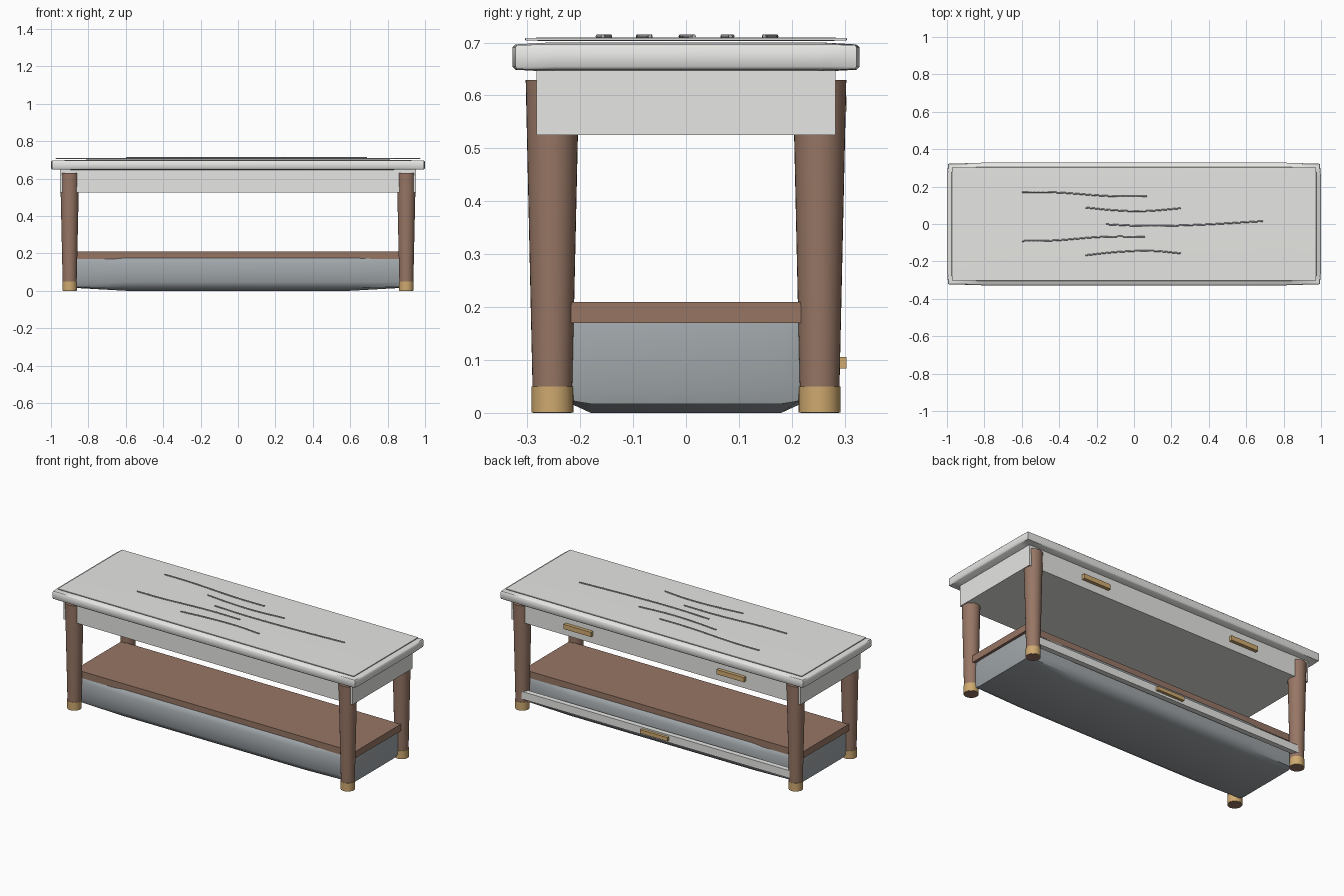
import bpy, bmesh, math
from itertools import product
from mathutils import Matrix

if "Cube" in bpy.data.objects:
    bpy.data.objects.remove(bpy.data.objects["Cube"])


def make_mat(name, rgb):
    m = bpy.data.materials.new(name)
    m.diffuse_color = (*rgb, 1)
    m.use_nodes = True
    m.node_tree.nodes["Principled BSDF"].inputs["Base Color"].default_value = m.diffuse_color
    return m


STONE = make_mat("pale stone", (0.79, 0.79, 0.77))
VEIN = make_mat("vein grey", (0.40, 0.40, 0.42))
WOOD = make_mat("brown wood", (0.31, 0.182, 0.13))
BRASS = make_mat("brass", (0.62, 0.40, 0.16))
STEEL = make_mat("blue grey", (0.35, 0.38, 0.40))


def add_object(name, bm, mat, smooth=False):
    me = bpy.data.meshes.new(name)
    bmesh.ops.recalc_face_normals(bm, faces=bm.faces)
    bm.to_mesh(me)
    bm.free()
    ob = bpy.data.objects.new(name, me)
    me.materials.append(mat)
    bpy.context.collection.objects.link(ob)
    if smooth:
        bpy.ops.object.select_all(action='DESELECT')
        ob.select_set(True)
        bpy.context.view_layer.objects.active = ob
        bpy.ops.object.shade_smooth_by_angle(angle=math.radians(45))
    return ob


def box(name, x, y, z, mat):
    """Plain box from (min, max) ranges."""
    bm = bmesh.new()
    bmesh.ops.create_cube(bm, size=1)
    size = [r[1] - r[0] for r in (x, y, z)]
    mid = [(r[1] + r[0]) / 2 for r in (x, y, z)]
    bm.transform(Matrix.Translation(mid) @ Matrix.Diagonal((*size, 1)))
    return add_object(name, bm, mat)


def puffed_box(name, half, inner, sink, z_mid, mat):
    """Box whose six faces swell slightly: a flat inner patch on each face
    at +-inner, with the edges and corners sunk back by 'sink'."""
    bm = bmesh.new()
    verts = {}
    for idx in product((-2, -1, 1, 2), repeat=3):
        ends = sum(abs(i) == 2 for i in idx)
        if ends == 0:
            continue
        k = (0, 0, 1, 1.3)[ends]
        co = [math.copysign(half[a] - k * sink[a] if abs(i) == 2 else inner[a], i)
              for a, i in enumerate(idx)]
        co[2] += z_mid
        verts[idx] = bm.verts.new(co)
    steps = ((-2, -1), (-1, 1), (1, 2))
    for axis, side in product(range(3), (-2, 2)):
        for (a0, a1), (b0, b1) in product(steps, steps):
            quad = []
            for pair in ((a0, b0), (a1, b0), (a1, b1), (a0, b1)):
                key = list(pair)
                key.insert(axis, side)
                quad.append(verts[tuple(key)])
            bm.faces.new(quad)
    return add_object(name, bm, mat, smooth=True)


def cone(name, x, y, z0, z1, r0, r1, mat):
    bm = bmesh.new()
    bmesh.ops.create_cone(bm, cap_ends=True, segments=32, radius1=r0, radius2=r1,
                          depth=z1 - z0,
                          matrix=Matrix.Translation((x, y, (z0 + z1) / 2)))
    return add_object(name, bm, mat, smooth=True)


def vein(name, pts):
    """Thin smooth line lying on the table top."""
    cu = bpy.data.curves.new(name, 'CURVE')
    cu.dimensions = '3D'
    cu.bevel_depth = 0.004
    cu.bevel_resolution = 1
    cu.use_fill_caps = True
    cu.resolution_u = 6
    sp = cu.splines.new('BEZIER')
    sp.bezier_points.add(len(pts) - 1)
    for p, (x, y) in zip(sp.bezier_points, pts):
        p.co = (x, y - 0.004, 0.7115)
        p.handle_left_type = p.handle_right_type = 'AUTO'
    cu.materials.append(VEIN)
    ob = bpy.data.objects.new(name, cu)
    bpy.context.collection.objects.link(ob)


# Table top with softly swollen faces and a thin raised panel
puffed_box("table_top", (1.0, 0.328, 0.028), (0.80, 0.25, 0.018),
           (0.006, 0.006, 0.004), 0.6725, STONE)
puffed_box("top_panel", (0.975, 0.304, 0.0035), (0.66, 0.24, 0.001),
           (0.001, 0.001, 0.001), 0.7062, STONE)

# Stone veins
vein("vein_1", [(-0.60, 0.174), (-0.45, 0.174), (-0.10, 0.152), (0.07, 0.152)])
vein("vein_2", [(-0.26, 0.092), (-0.10, 0.077), (0.05, 0.073), (0.25, 0.088)])
vein("vein_3", [(-0.15, 0.002), (0.05, -0.006), (0.30, -0.002), (0.69, 0.019)])
vein("vein_4", [(-0.60, -0.087), (-0.45, -0.085), (-0.15, -0.064), (0.06, -0.064)])
vein("vein_5", [(-0.26, -0.163), (-0.08, -0.145), (0.10, -0.140), (0.25, -0.153)])

# Apron box and lower shelf
box("apron", (-0.952, 0.952), (-0.283, 0.283), (0.525, 0.6475), STONE)
box("shelf", (-0.92, 0.92), (-0.218, 0.218), (0.17, 0.21), WOOD)

# Softly bulging storage bin, and its back rail
puffed_box("storage_bin", (0.91, 0.235, 0.0975), (0.60, 0.18, 0.05),
           (0.008, 0.018, 0.017), 0.0975, STEEL)
box("bin_rail", (-0.89, 0.89), (0.255, 0.286), (0.070, 0.115), STONE)

# Tapered legs with brass feet
for sx, side in ((-1, "left"), (1, "right")):
    for sy, end in ((-1, "front"), (1, "back")):
        x, y = 0.9 * sx, 0.2525 * sy
        cone(f"leg_{end}_{side}", x, y, 0.0, 0.629, 0.0365, 0.0505, WOOD)
        cone(f"foot_{end}_{side}", x, y, 0.001, 0.05, 0.0395, 0.0395, BRASS)

# Brass pulls on the back
for name, x, z, h in (("left", -0.503, 0.584, 0.014), ("right", 0.503, 0.584, 0.014),
                      ("bin", 0, 0.095, 0.011)):
    box(f"pull_{name}", (x - 0.09, x + 0.09), (0.28, 0.303), (z - h, z + h), BRASS)
